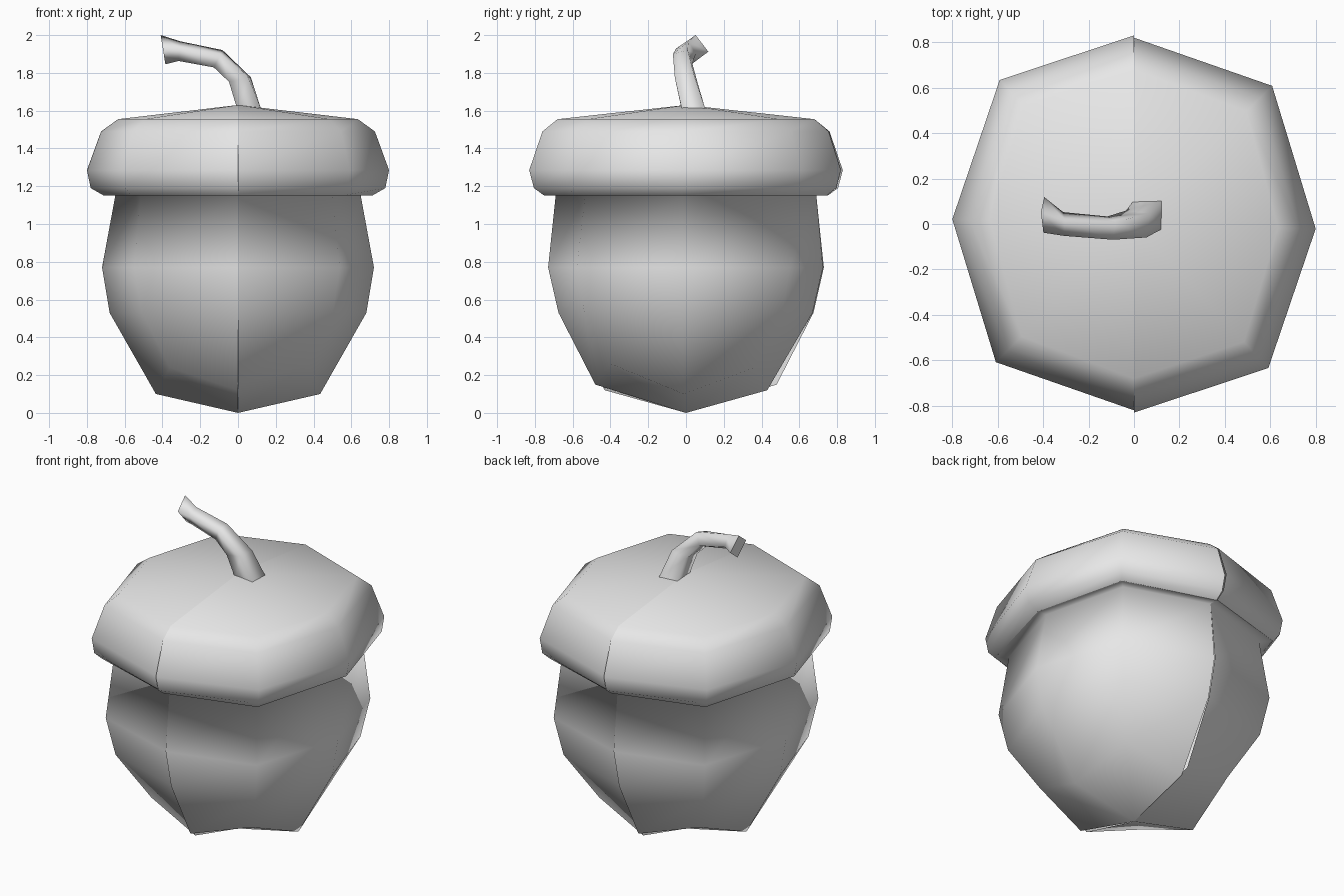
import bpy, bmesh, math
from mathutils import Vector

cube = bpy.data.objects.get("Cube")
if cube:
    bpy.data.objects.remove(cube, do_unlink=True)

grey = bpy.data.materials.new("plain_grey")
grey.use_nodes = True
grey.diffuse_color = (0.8, 0.8, 0.8, 1)
grey.node_tree.nodes["Principled BSDF"].inputs["Base Color"].default_value = (0.8, 0.8, 0.8, 1)

# Directions of the five columns of a half shell, front to back
ANGLES = [math.radians(a) for a in (-90, -47, -1.5, 45, 90)]


def loft(name, rings, closed):
    """Skin a list of point rings into a smooth mesh, welding collapsed rings."""
    bm = bmesh.new()
    rows = [[bm.verts.new(p) for p in ring] for ring in rings]
    n = len(rows[0])
    for low, high in zip(rows, rows[1:]):
        for j in range(n if closed else n - 1):
            k = (j + 1) % n
            bm.faces.new((low[j], low[k], high[k], high[j]))
    if closed:
        bm.faces.new(rows[-1])
    bmesh.ops.remove_doubles(bm, verts=bm.verts, dist=1e-5)
    if closed:
        bmesh.ops.recalc_face_normals(bm, faces=bm.faces)
    for f in bm.faces:
        f.smooth = True
    mesh = bpy.data.meshes.new(name)
    bm.to_mesh(mesh)
    bm.free()
    mesh.materials.append(grey)
    return mesh


def add(name, mesh, turn=0.0):
    obj = bpy.data.objects.new(name, mesh)
    obj.rotation_euler.z = turn
    bpy.context.collection.objects.link(obj)
    return obj


def half_shell(name, profile):
    """Build one half from (heights, radii) rows, then turn a copy to the other side."""
    rings = []
    for z, radii in profile:
        heights = z if isinstance(z, tuple) else (z,) * 5
        rings.append([(r * math.cos(a), r * math.sin(a), h)
                      for a, r, h in zip(ANGLES, radii, heights)])
    mesh = loft(name, rings, False)
    add(name + "_left", mesh)
    add(name + "_right", mesh, math.pi)


POINT = (0,) * 5
RIM = (0.75, 0.81, 0.71, 0.80, 0.745)

# Nut, from the bottom tip up, flaring out under the cap
half_shell("nut", [
    (0.0, POINT),
    ((0.15, 0.26, 0.10, 0.24, 0.12), (0.48, 0.547, 0.435, 0.51, 0.43)),
    (0.53, (0.675, 0.735, 0.68, 0.72, 0.67)),
    (0.77, (0.73, 0.79, 0.72, 0.778, 0.725)),
    (1.15, (0.69, 0.73, 0.65, 0.73, 0.69)),
    (1.151, RIM),
])

# Cap, from the lower rim to the crown
half_shell("cap", [
    (1.15, RIM),
    (1.19, (0.805, 0.85, 0.78, 0.845, 0.795)),
    (1.285, (0.83, 0.867, 0.80, 0.86, 0.82)),
    (1.49, (0.76, 0.80, 0.725, 0.785, 0.755)),
    (1.555, (0.68, 0.71, 0.635, 0.70, 0.68)),
    (1.63, POINT),
])

# Stem: centre, direction of the section's upper side (x, z), radius, roll in degrees
sections = [
    ((0.06, 0.04, 1.605), (1.0, 0.05), 0.088, 45),
    ((0.01, 0.0, 1.765), (0.97, 0.2), 0.075, 38),
    ((-0.105, -0.018, 1.875), (0.45, 0.89), 0.058, 28),
    ((-0.31, 0.0, 1.915), (0.1, 0.99), 0.054, 15),
    ((-0.397, 0.04, 1.923), (-0.16, 0.987), 0.079, 8),
]
rings = []
for centre, (nx, nz), radius, roll in sections:
    up, side = Vector((nx, 0, nz)).normalized(), Vector((0, 1, 0))
    ring = []
    for i in range(4):
        a = math.radians(roll + 90 * i)
        ring.append(Vector(centre) + radius * (math.cos(a) * up + math.sin(a) * side))
    rings.append(ring)
stem = add("stem", loft("stem", rings, True))
for f in stem.data.polygons:
    if len(f.vertices) == 4 and f.center.x < -0.38:
        f.use_smooth = False  # cut end of the stem
